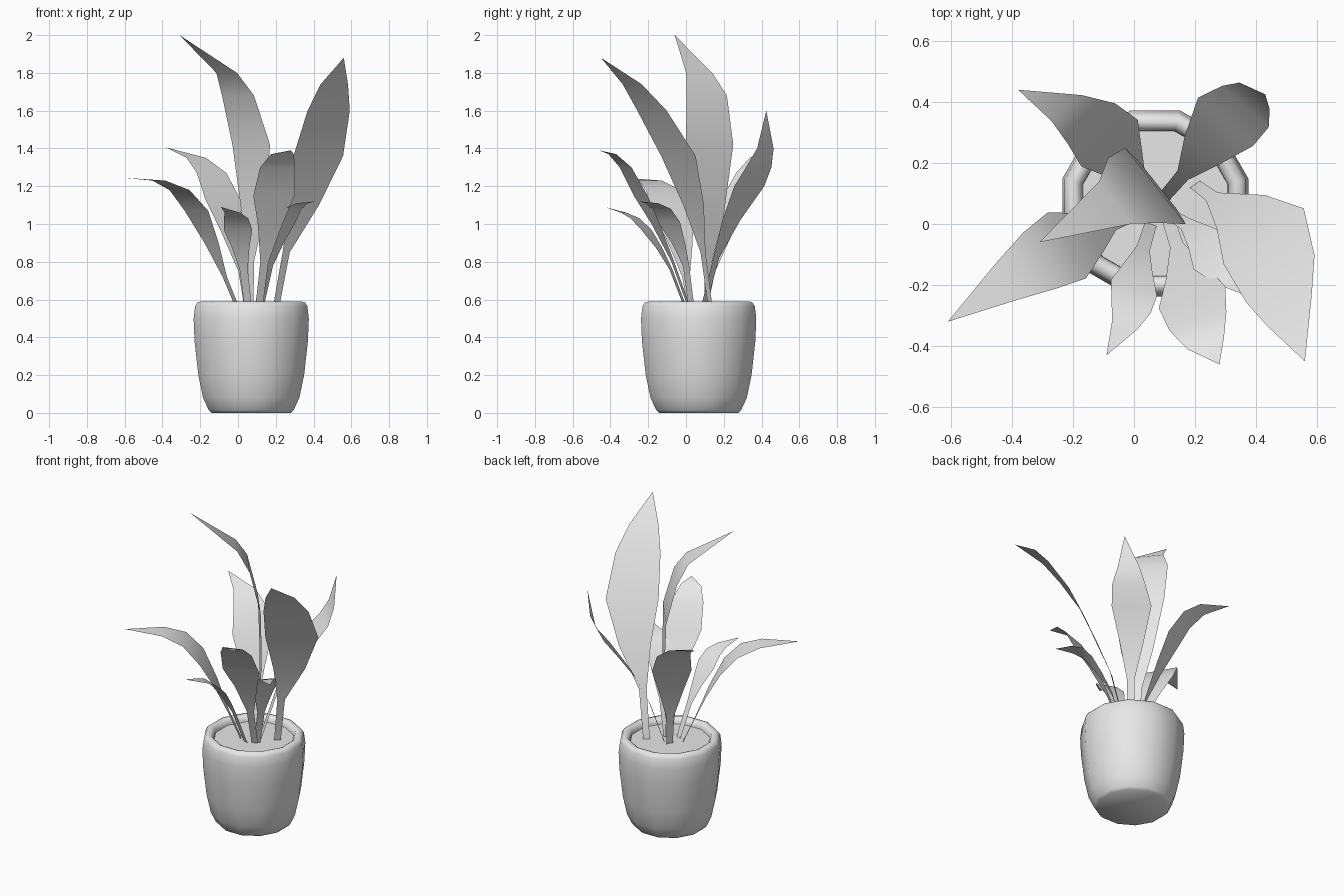
import bpy
import bmesh
from math import cos, sin, pi, radians
from mathutils import Vector

cube = bpy.data.objects.get("Cube")
if cube:
    bpy.data.objects.remove(cube, do_unlink=True)

grey = bpy.data.materials.new("plain_grey")
grey.use_nodes = True
grey.diffuse_color = (0.8, 0.8, 0.8, 1)
grey.node_tree.nodes["Principled BSDF"].inputs["Base Color"].default_value = (0.8, 0.8, 0.8, 1)

SIDES = 12
CENTRE = Vector((0.07, 0.067, 0))


def add_object(name, bm, angle):
    """Turn a bmesh into a shaded object with the shared material."""
    mesh = bpy.data.meshes.new(name)
    bm.to_mesh(mesh)
    bm.free()
    mesh.materials.append(grey)
    obj = bpy.data.objects.new(name, mesh)
    bpy.context.collection.objects.link(obj)
    bpy.ops.object.select_all(action='DESELECT')
    obj.select_set(True)
    bpy.context.view_layer.objects.active = obj
    bpy.ops.object.shade_smooth_by_angle(angle=radians(angle))
    return obj


def ring(bm, radius, z):
    """Polygon ring whose flat sides face the axes."""
    corner = radius / cos(pi / SIDES)
    verts = []
    for i in range(SIDES):
        a = (i + 0.5) * 2 * pi / SIDES
        verts.append(bm.verts.new(CENTRE + Vector((corner * cos(a), corner * sin(a), z))))
    return verts


def bridge(bm, lower, upper):
    count = len(lower)
    for i in range(count):
        j = (i + 1) % count
        bm.faces.new((lower[i], lower[j], upper[j], upper[i]))


# Pot: rounded foot, bulging wall, rolled rim and inner wall
profile = [(.21, 0), (.225, .015), (.255, .08), (.28, .2), (.3, .38), (.305, .5),
           (.297, .565), (.285, .585), (.265, .59), (.248, .582), (.238, .56), (.235, .5)]
bm = bmesh.new()
rings = [ring(bm, r, z) for r, z in profile]
bm.faces.new(reversed(rings[0]))
for lower, upper in zip(rings, rings[1:]):
    bridge(bm, lower, upper)
add_object("pot", bm, 50)

# Soil disc just below the rim
bm = bmesh.new()
bm.faces.new(ring(bm, .237, .55))
add_object("soil", bm, 30)

# Leaves: a narrow stalk that widens into a blade and closes in a point
BLADE = (.6, 1, .85, .55)


def leaf(name, width, across, path):
    """Loft a thin strip along path; across is the flat width direction."""
    side = Vector((across[0], across[1], 0)).normalized()
    half_widths = [.02, .023] + [width * f for f in BLADE]
    bm = bmesh.new()
    pairs = []
    for point, half in zip(path, half_widths):
        p = Vector(point)
        pairs.append((bm.verts.new(p - side * half), bm.verts.new(p + side * half)))
    for (a, b), (c, d) in zip(pairs, pairs[1:]):
        bm.faces.new((a, b, d, c))
    tip = bm.verts.new(path[-1])
    bm.faces.new((pairs[-1][0], pairs[-1][1], tip))
    add_object(name, bm, 60)


leaf("tallest_leaf", .16, (.62, -.78),
     [(.07, .11, .55), (.07, .12, .8), (.08, .125, 1.05), (.07, .125, 1.42),
      (0, .11, 1.68), (-.06, .07, 1.8), (-.31, -.06, 2)])
leaf("broad_left_leaf", .16, (.82, .57),
     [(.2, .13, .55), (.255, .09, .85), (.35, .04, 1.1), (.425, -.04, 1.36),
      (.48, -.18, 1.6), (.51, -.285, 1.74), (.56, -.45, 1.88)])
leaf("back_left_leaf", .12, (-.75, .66),
     [(.1, .09, .55), (.16, .16, .82), (.22, .24, 1.02), (.3, .335, 1.2),
      (.365, .385, 1.3), (.395, .42, 1.4), (.43, .425, 1.6)])
leaf("front_left_leaf", .115, (.95, .32),
     [(.11, .02, .55), (.14, -.07, .8), (.17, -.16, 1), (.19, -.24, 1.15),
      (.21, -.32, 1.3), (.235, -.39, 1.37), (.28, -.46, 1.39)])
leaf("small_left_leaf", .08, (.68, .73),
     [(.12, .03, .55), (.17, 0, .78), (.21, -.04, .9), (.25, -.09, 1.01),
      (.29, -.13, 1.08), (.34, -.18, 1.11), (.41, -.25, 1.12)])
leaf("small_front_leaf", .08, (.94, -.34),
     [(.055, 0, .55), (.03, -.08, .76), (.015, -.14, .87), (0, -.21, .97),
      (-.01, -.27, 1.03), (-.03, -.33, 1.06), (-.09, -.43, 1.09)])
leaf("front_right_leaf", .125, (-.5, .87),
     [(0, .03, .55), (-.07, 0, .72), (-.14, -.03, .9), (-.22, -.07, 1.07),
      (-.31, -.12, 1.18), (-.42, -.19, 1.23), (-.61, -.32, 1.245)])
leaf("back_right_leaf", .12, (.77, .64),
     [(.05, .1, .55), (.02, .14, .75), (-.03, .2, .95), (-.08, .265, 1.13),
      (-.14, .33, 1.27), (-.22, .38, 1.35), (-.38, .44, 1.405)])
